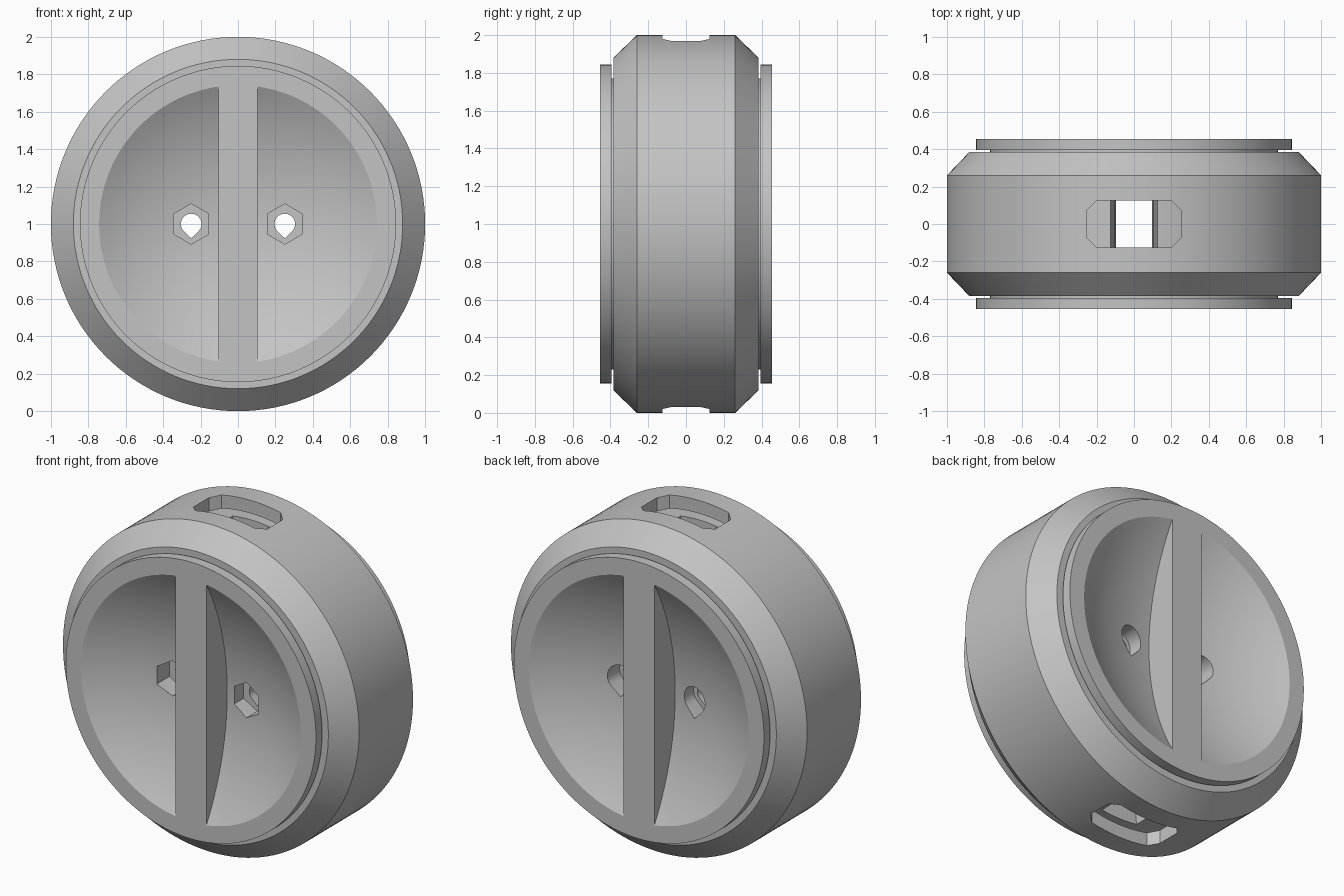
import bpy, bmesh, math
from math import sin, cos, pi

if "Cube" in bpy.data.objects:
    bpy.data.objects.remove(bpy.data.objects["Cube"])

grey = bpy.data.materials.new("plain grey")
grey.diffuse_color = (0.55, 0.55, 0.55, 1)
grey.use_nodes = True
grey.node_tree.nodes["Principled BSDF"].inputs["Base Color"].default_value = grey.diffuse_color


def make(name, bm):
    bmesh.ops.remove_doubles(bm, verts=bm.verts, dist=1e-5)
    bmesh.ops.recalc_face_normals(bm, faces=bm.faces)
    mesh = bpy.data.meshes.new(name)
    bm.to_mesh(mesh)
    bm.free()
    mesh.materials.append(grey)
    ob = bpy.data.objects.new(name, mesh)
    bpy.context.collection.objects.link(ob)
    return ob


def lathe(name, profile, closed=False, seg=128):
    """Turn (radius, y) points about the horizontal y axis at z = 1."""
    bm = bmesh.new()
    rings = [[bm.verts.new((r * sin(2 * pi * i / seg), y, 1 + r * cos(2 * pi * i / seg)))
              for i in range(seg)] for r, y in profile]
    pairs = list(zip(rings, rings[1:]))
    if closed:
        pairs.append((rings[-1], rings[0]))
    else:
        bm.faces.new(rings[0])
        bm.faces.new(rings[-1])
    for a, b in pairs:
        for i in range(seg):
            j = (i + 1) % seg
            bm.faces.new((a[i], a[j], b[j], b[i]))
    return make(name, bm)


def prism(name, bottom, top):
    """Solid between two matching outlines."""
    bm = bmesh.new()
    a = [bm.verts.new(p) for p in bottom]
    b = [bm.verts.new(p) for p in top]
    bm.faces.new(a)
    bm.faces.new(b)
    for i in range(len(a)):
        j = (i + 1) % len(a)
        bm.faces.new((a[i], a[j], b[j], b[i]))
    return make(name, bm)


def prism_y(name, outline, y0, y1):
    return prism(name, [(x, y0, z) for x, z in outline], [(x, y1, z) for x, z in outline])


def cut(target, cutter):
    mod = target.modifiers.new("cut", 'BOOLEAN')
    mod.operation = 'DIFFERENCE'
    mod.solver = 'EXACT'
    mod.object = cutter
    bpy.context.view_layer.objects.active = target
    bpy.ops.object.modifier_apply(modifier=mod.name)
    bpy.data.objects.remove(cutter, do_unlink=True)


def teardrop(cx, r, tip):
    """Circle with a point at the bottom."""
    pts = [(cx + r * cos(math.radians(-45 + 270 * i / 24)),
            1 + r * sin(math.radians(-45 + 270 * i / 24))) for i in range(25)]
    return pts + [(cx, 1 - tip)]


# Outer ring with bevelled shoulders and a captive inner groove
ring = lathe("outer_ring", [(0.88, -0.385), (1, -0.26), (1, 0.26), (0.88, 0.385),
                            (0.80, 0.385), (0.92, 0.25), (0.92, -0.25), (0.80, -0.385)], True)

# Clipped-corner slots through the top and bottom of the ring
octagon = [(0.25, 0.075), (0.2, 0.125), (-0.2, 0.125), (-0.25, 0.075),
           (-0.25, -0.075), (-0.2, -0.125), (0.2, -0.125), (0.25, -0.075)]
cut(ring, prism("slot_cutter", [(x, y, -0.1) for x, y in octagon],
                [(x, y, 2.1) for x, y in octagon]))

# Inner core with two flange discs
half = [(0.845, 0.455), (0.845, 0.395), (0.77, 0.395), (0.77, 0.37), (0.88, 0.25)]
core = lathe("inner_core", half + [(r, -y) for r, y in reversed(half)])

# Spherical dishes on both faces, leaving a vertical grip rib
RIM, DEPTH, FACE = 0.742, 0.205, 0.455
R = (RIM ** 2 + DEPTH ** 2) / (2 * DEPTH)
limit = math.asin(RIM / R)
for s in (-1, 1):
    cap = [(RIM, s * (FACE + 0.1))]
    for i in range(15):
        a = limit * (1 - i / 14.2)
        cap.append((R * sin(a), s * (FACE - DEPTH + R * (1 - cos(a)))))
    dish = lathe("dish_cutter", cap)
    w = 0.105
    cut(dish, prism_y("rib_keeper", [(-w, -0.5), (w, -0.5), (w, 2.5), (-w, 2.5)], -1, 1))
    cut(core, dish)

# Vertical channel, slightly flared at each end
side = [(0.13, -0.95), (0.105, -0.6), (0.097, -0.3), (0.095, 0),
        (0.097, 0.3), (0.105, 0.6), (0.13, 0.95)]
flare = [(x, 1 + z) for x, z in side] + [(-x, 1 + z) for x, z in reversed(side)]
cut(core, prism_y("channel_cutter", flare, -0.127, 0.127))

# Screw holes: hexagonal nut pocket in front, through hole, teardrop counterbore behind
for cx in (-0.25, 0.25):
    hexagon = [(cx + 0.108 * sin(pi * i / 3), 1 + 0.108 * cos(pi * i / 3)) for i in range(6)]
    cut(core, prism_y("nut_cutter", hexagon, -0.6, -0.17))
    cut(core, prism_y("head_cutter", teardrop(cx, 0.08, 0.113), 0.17, 0.6))
    cut(core, prism_y("shaft_cutter", teardrop(cx, 0.055, 0.076), -0.3, 0.3))

# Smooth the round surfaces, keep edges crisp
for ob in (ring, core):
    bpy.ops.object.select_all(action='DESELECT')
    ob.select_set(True)
    bpy.context.view_layer.objects.active = ob
    bpy.ops.object.shade_smooth_by_angle(angle=math.radians(28))
